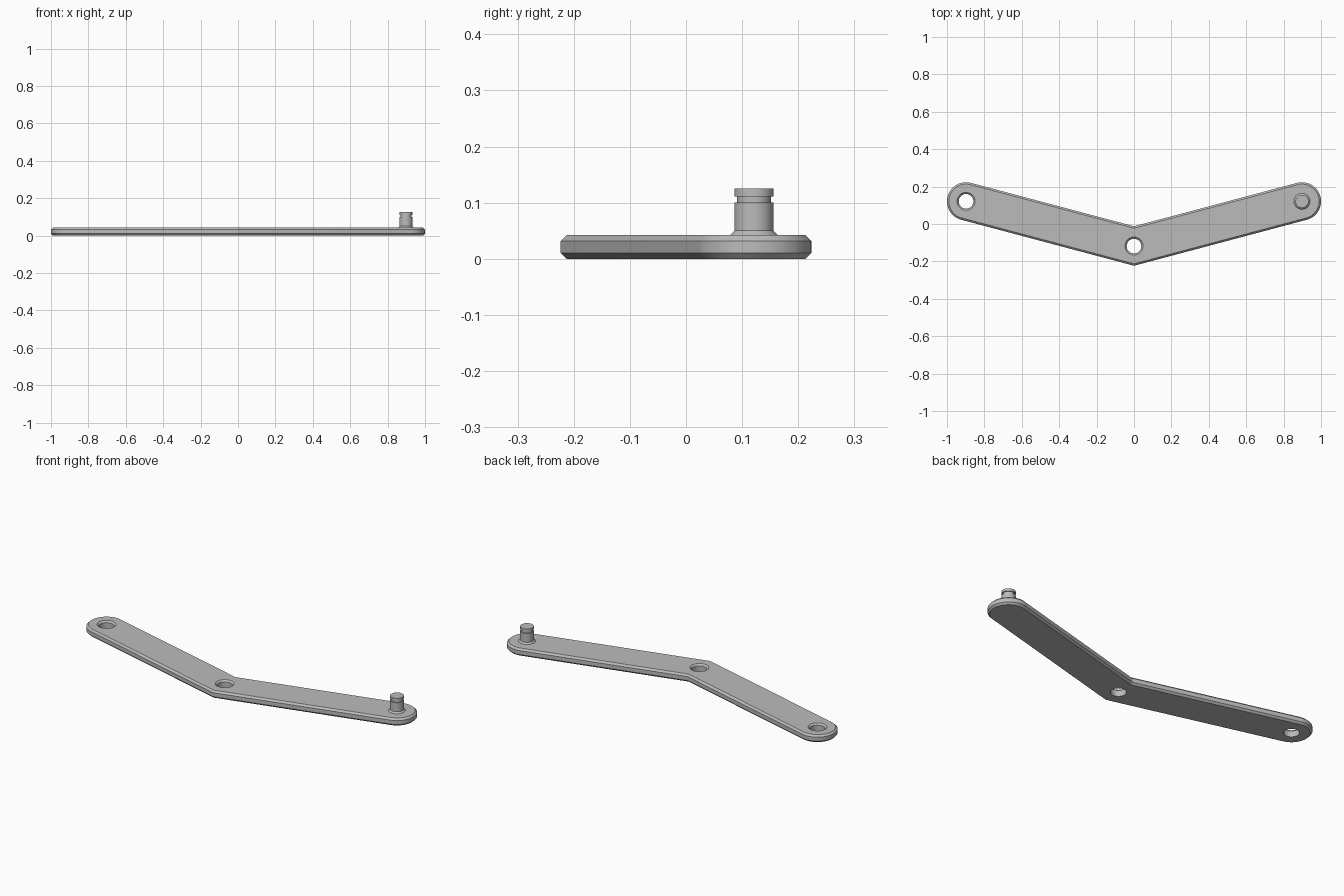
import bpy, bmesh, math
from mathutils import Vector

cube = bpy.data.objects.get("Cube")
if cube:
    bpy.data.objects.remove(cube, do_unlink=True)

THICK, CHAMFER, RADIUS = 0.042, 0.01, 0.102
END = Vector((0.898, 0.1213))
ELBOW = Vector((0.0, -0.1177))
TILT = math.atan2(END.y - ELBOW.y, END.x)

steel = bpy.data.materials.new("grey_metal")
steel.use_nodes = True
GREY = (0.5, 0.5, 0.5, 1)
steel.diffuse_color = GREY
steel.node_tree.nodes["Principled BSDF"].inputs["Base Color"].default_value = GREY


def make_object(name, rings):
    """Loft equal-length rings of points and cap both ends."""
    bm = bmesh.new()
    loops = [[bm.verts.new(p) for p in ring] for ring in rings]
    n = len(loops[0])
    for low, high in zip(loops, loops[1:]):
        for i in range(n):
            j = (i + 1) % n
            bm.faces.new((low[i], low[j], high[j], high[i]))
    bm.faces.new(loops[0][::-1])
    bm.faces.new(loops[-1])
    bmesh.ops.recalc_face_normals(bm, faces=bm.faces)
    mesh = bpy.data.meshes.new(name)
    bm.to_mesh(mesh)
    bm.free()
    mesh.materials.append(steel)
    obj = bpy.data.objects.new(name, mesh)
    bpy.context.collection.objects.link(obj)
    return obj


def activate(obj):
    bpy.ops.object.select_all(action='DESELECT')
    obj.select_set(True)
    bpy.context.view_layer.objects.active = obj


def turned(name, centre, profile, sides=48):
    """Round part from (radius, height) pairs."""
    angles = [2 * math.pi * i / sides for i in range(sides)]
    return make_object(name, [[(centre.x + r * math.cos(a), centre.y + r * math.sin(a), z)
                               for a in angles] for r, z in profile])


def outline(radius, z, steps=24):
    """Bent bar outline with round ends, at a given half width."""
    reach = radius / math.cos(TILT)
    right = []
    for i in range(steps + 1):
        a = TILT - math.pi / 2 + math.pi * i / steps
        right.append((END.x + radius * math.cos(a), END.y + radius * math.sin(a), z))
    left = [(-x, y, z) for x, y, z in reversed(right)]
    return [(0, ELBOW.y - reach, z)] + right + [(0, ELBOW.y + reach, z)] + left


# Bent bar with chamfered rims
arm = make_object("bent_arm", [outline(RADIUS - CHAMFER, 0), outline(RADIUS, CHAMFER),
                               outline(RADIUS, THICK - CHAMFER),
                               outline(RADIUS - CHAMFER, THICK)])

# Countersunk holes at the elbow and the right end
for centre in (ELBOW, Vector((-END.x, END.y))):
    cutter = turned("hole_cutter", centre, [(0.039, -0.02), (0.039, THICK - 0.009),
                                            (0.048, THICK), (0.048, THICK + 0.02)])
    cutter.hide_render = True
    mod = arm.modifiers.new("hole", 'BOOLEAN')
    mod.operation, mod.solver, mod.object = 'DIFFERENCE', 'EXACT', cutter
    activate(arm)
    bpy.ops.object.modifier_apply(modifier=mod.name)
    bpy.data.objects.remove(cutter, do_unlink=True)

# Pin with flared foot and retaining groove on the left end
pin = turned("pivot_pin", END, [(0.043, THICK - 0.005), (0.043, THICK), (0.035, 0.05),
                                (0.035, 0.1), (0.03, 0.1), (0.03, 0.111),
                                (0.035, 0.111), (0.035, 0.125)])

for obj in (arm, pin):
    activate(obj)
    bpy.ops.object.shade_smooth_by_angle(angle=math.radians(20))
